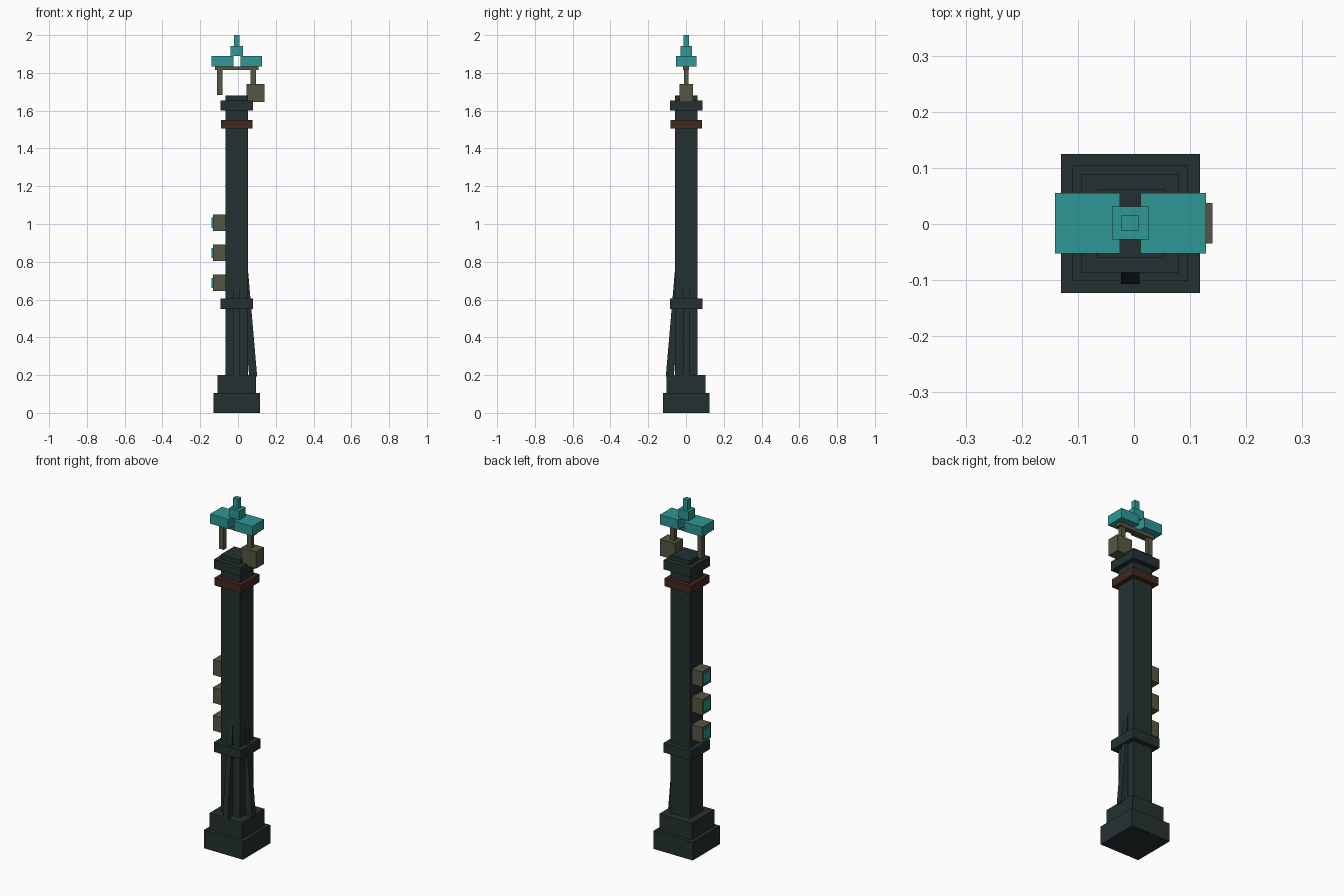
import bpy, bmesh, math
from mathutils import Matrix, Vector

cube = bpy.data.objects.get("Cube")
if cube:
    bpy.data.objects.remove(cube, do_unlink=True)

CX, CY = -0.0065, 0.001          # axis of the column


def material(name, rgb):
    """Flat material from sRGB 0-255 values."""
    lin = [((c / 255 + 0.055) / 1.055) ** 2.4 for c in rgb]
    m = bpy.data.materials.new(name)
    m.use_nodes = True
    m.diffuse_color = (*lin, 1)
    bsdf = m.node_tree.nodes["Principled BSDF"]
    bsdf.inputs["Base Color"].default_value = (*lin, 1)
    bsdf.inputs["Roughness"].default_value = 0.8
    return m


IRON = material("dark iron", (36, 48, 48))
TEAL = material("teal", (46, 152, 149))
OLIVE = material("olive metal", (86, 86, 68))
RUST = material("rust brown", (66, 40, 30))


def block(name, mat, matrix):
    """Unit cube shaped by a matrix."""
    bm = bmesh.new()
    bmesh.ops.create_cube(bm, size=1, matrix=matrix)
    mesh = bpy.data.meshes.new(name)
    bm.to_mesh(mesh)
    bm.free()
    mesh.materials.append(mat)
    ob = bpy.data.objects.new(name, mesh)
    bpy.context.collection.objects.link(ob)
    return ob


def box(name, mat, x, y, z):
    """Axis-aligned box from (min, max) ranges."""
    centre = Vector([(a + b) / 2 for a, b in (x, y, z)])
    size = [b - a for a, b in (x, y, z)]
    return block(name, mat, Matrix.Translation(centre) @ Matrix.Diagonal((*size, 1)))


def tier(name, mat, half, z0, z1):
    """Square block centred on the column axis."""
    return box(name, mat, (CX - half, CX + half), (CY - half, CY + half), (z0, z1))


# Column: plinth, shaft, collars and cap
tier("plinth_lower", IRON, 0.124, 0, 0.105)
tier("plinth_upper", IRON, 0.103, 0.105, 0.2)
tier("shaft", IRON, 0.0605, 0.2, 1.68)
tier("lower_collar", IRON, 0.087, 0.55, 0.605)
tier("rust_band", RUST, 0.084, 1.505, 1.55)
tier("cap", IRON, 0.087, 1.602, 1.655)

# Leaning buttresses on the left and the front
for name, angle in (("left_buttress", 0), ("front_buttress", -math.pi / 2)):
    block(name, IRON,
          Matrix.Translation((CX, CY, 0)) @ Matrix.Rotation(angle, 4, 'Z')
          @ Matrix.Translation((0.0605, 0, 0.499)) @ Matrix.Rotation(-0.0855, 4, 'Y')
          @ Matrix.Diagonal((0.042, 0.033, 0.62, 1)))

# Three signal lamps on the right side, each with a lens plate
for i, z in enumerate((0.688, 0.847, 1.007), 1):
    box(f"lamp_housing_{i}", OLIVE, (-0.132, -0.06), (CY - 0.04, CY + 0.04), (z - 0.044, z + 0.044))
    box(f"lamp_lens_{i}", TEAL, (-0.139, -0.131), (CY - 0.027, CY + 0.027), (z - 0.027, z + 0.027))

# Frame above the cap: crossbar, two posts and a hanging box
box("crossbar", OLIVE, (-0.121, 0.108), (CY - 0.016, CY + 0.016), (1.815, 1.835))
box("right_post", OLIVE, (-0.112, -0.083), (CY - 0.012, CY + 0.012), (1.683, 1.815))
box("left_post", OLIVE, (0.066, 0.094), (CY - 0.012, CY + 0.012), (1.74, 1.815))
box("hanging_box", OLIVE, (0.045, 0.14), (CY - 0.036, CY + 0.036), (1.645, 1.74))

# Roof: two slabs with a gap, bridged by a stepped finial
for name, x in (("right_roof_slab", (-0.141, -0.025)), ("left_roof_slab", (0.012, 0.128))):
    box(name, TEAL, x, (CY - 0.054, CY + 0.054), (1.835, 1.89))
box("finial_base", TEAL, (-0.039, 0.027), (CY - 0.029, CY + 0.03), (1.89, 1.942))
box("finial_tip", TEAL, (-0.022, 0.008), (CY - 0.013, CY + 0.015), (1.942, 2.0))
